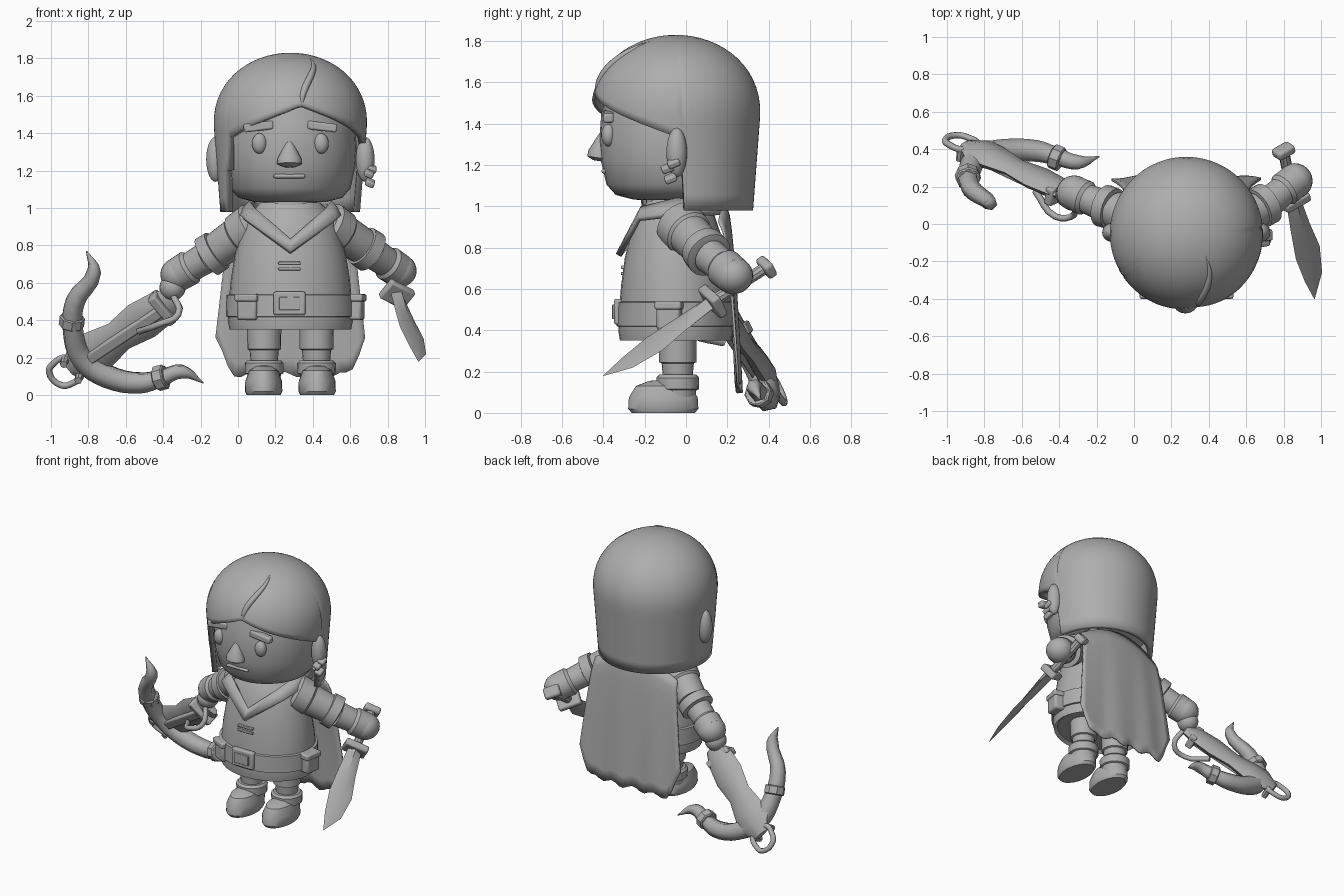
import bpy, bmesh, math
from mathutils import Vector, Matrix

cube = bpy.data.objects.get("Cube")
if cube:
    bpy.data.objects.remove(cube, do_unlink=True)

GREY = (0.42, 0.42, 0.42, 1)
mat = bpy.data.materials.new("plain grey")
mat.use_nodes = True
mat.diffuse_color = GREY
mat.node_tree.nodes["Principled BSDF"].inputs["Base Color"].default_value = GREY
CX, CY = 0.28, -0.05
parts = []


def finish(name, bm, solid=0, bevel=0):
    bmesh.ops.recalc_face_normals(bm, faces=bm.faces)
    mesh = bpy.data.meshes.new(name)
    bm.to_mesh(mesh)
    bm.free()
    mesh.materials.append(mat)
    ob = bpy.data.objects.new(name, mesh)
    bpy.context.collection.objects.link(ob)
    if solid:
        m = ob.modifiers.new("thickness", 'SOLIDIFY')
        m.thickness, m.offset = solid, -1
    if bevel:
        m = ob.modifiers.new("bevel", 'BEVEL')
        m.width, m.segments = bevel, 2
    parts.append(ob)
    return ob


def frame(loc, axis=(0, 0, 1), side=(1, 0, 0)):
    d = Vector(axis).normalized()
    s = Vector(side)
    s = (s - d * s.dot(d)).normalized()
    m = Matrix((s, d.cross(s), d)).transposed().to_4x4()
    m.translation = loc
    return m


def skin_rings(bm, rings, closed=True):
    n = len(rings[0])
    for a, b in zip(rings, rings[1:]):
        for i in range(n if closed else n - 1):
            j = (i + 1) % n
            bm.faces.new((a[i], a[j], b[j], b[i]))


def lathe(name, profile, mtx, sx=1, sy=1, n=32):
    """Turn (radius, height) pairs around the local z axis."""
    bm = bmesh.new()
    rings = []
    for r, h in profile:
        r = max(r, 0.001)
        rings.append([bm.verts.new(mtx @ Vector((r * sx * math.cos(i * math.tau / n),
                      r * sy * math.sin(i * math.tau / n), h))) for i in range(n)])
    skin_rings(bm, rings)
    bm.faces.new(rings[0])
    bm.faces.new(rings[-1])
    return finish(name, bm)


def limb(name, a, b, profile, **kw):
    """Lathe between two points; heights are fractions of the length."""
    d = Vector(b) - Vector(a)
    return lathe(name, [(r, t * d.length) for r, t in profile], frame(a, d), **kw)


def ball(name, loc, size):
    bm = bmesh.new()
    bmesh.ops.create_uvsphere(bm, u_segments=24, v_segments=14, radius=1)
    bmesh.ops.transform(bm, matrix=Matrix.Translation(loc) @ Matrix.Diagonal((*size, 1)), verts=bm.verts)
    return finish(name, bm)


def box(name, mtx, size, bevel=0.01):
    bm = bmesh.new()
    bmesh.ops.create_cube(bm, size=1, matrix=mtx @ Matrix.Diagonal((*size, 1)))
    return finish(name, bm, bevel=bevel)


def cord(name, pts, depth, radii=None, cyclic=False, res=2):
    cu = bpy.data.curves.new(name, 'CURVE')
    cu.dimensions, cu.bevel_depth, cu.bevel_resolution = '3D', depth, res
    cu.use_fill_caps = True
    sp = cu.splines.new('BEZIER')
    sp.bezier_points.add(len(pts) - 1)
    sp.resolution_u, sp.use_cyclic_u = 4, cyclic
    for i, (p, q) in enumerate(zip(sp.bezier_points, pts)):
        p.co, p.handle_left_type, p.handle_right_type = q, 'AUTO', 'AUTO'
        p.radius = radii[i] if radii else 1
    cu.materials.append(mat)
    ob = bpy.data.objects.new(name, cu)
    bpy.context.collection.objects.link(ob)


# Head and face
lathe("head", [(0, 1.03), (.2, 1.032), (.29, 1.055), (.335, 1.105), (.362, 1.22), (.37, 1.32),
               (.36, 1.45), (.3, 1.65), (0, 1.75)], frame((CX, CY, 0)), sx=.96)
lathe("neck", [(.15, .9), (.14, 1.08)], frame((CX, CY, 0)))
for s, side in ((-1, "right"), (1, "left")):
    ball(side + "_eye", (CX + s * .165, -.375, 1.345), (.04, .035, .055))
    box(side + "_brow", frame((CX + s * .17, -.375, 1.435), (0, -1, 0), (1, -s * .3, -s * .12)), (.16, .045, .05))
    ball(side + "_ear", (CX + s * .4, -.045, 1.26), (.05, .05, .12))
lathe("nose", [(.03, 0), (.066, .015), (.064, .045), (.03, .11), (.012, .14)],
      frame((.275, -.425, 1.22), (0, .15, 1)), sy=.85, n=16)
box("mouth", frame((.275, -.397, 1.17)), (.17, .025, .022))
for x, y, z in ((.7, -.09, 1.185), (.705, -.075, 1.135), (.715, -.06, 1.21)):
    box("earring", frame((x, y, z), (.5, -.4, 1)), (.05, .06, .035))


# Hair shell with a side parting and an open face
def hair_radius(z):
    if z > 1.45:
        return .41 * math.sqrt(max(0, 1 - ((z - 1.45) / .38) ** 2.15))
    return .41 - .075 * (1.45 - z)


def hem(az):
    if -.98 < az <= .15:
        return 1.55 - .18 * (.15 - az) / 1.13
    if .15 < az < 1.66:
        return 1.55 - .21 * (az - .15) / 1.4
    if -1.1 < az < 0:
        return 1.2
    return .98


bm = bmesh.new()
N, R = 112, 22
rings = []
for j in range(R + 1):
    ring = []
    for i in range(N):
        az = (i / N * 2 - 1) * math.pi
        z = 1.8299 - (1.83 - hem(az)) * (j / R) ** 2
        r = hair_radius(z)
        ring.append(bm.verts.new((CX + r * math.sin(az), CY - r * math.cos(az), z)))
    rings.append(ring)
skin_rings(bm, rings)
bm.faces.new(rings[0])
finish("hair", bm, solid=.035)
path = []
for k in range(7):
    z, az = 1.56 + .24 * k / 6, .16 + .55 * (k / 6) ** 2
    r = hair_radius(z) - .004
    path.append((CX + r * math.sin(az), CY - r * math.cos(az), z))
cord("hair_parting", path, .02, [.3, .8, 1, 1, .9, .6, .1])

# Tunic, belt and details
lathe("tunic", [(.3, .37), (.325, .35), (.335, .4), (.325, .55), (.318, .62), (.297, .75), (.262, .87),
                (.225, .96), (.16, 1.03)], frame((CX, CY, 0)), sy=.83)
lathe("belt", [(.32, .415), (.345, .42), (.342, .535), (.32, .54)], frame((CX, CY, 0)), sy=.83)
box("buckle", frame((.275, -.328, .49)), (.17, .04, .125))
box("buckle_plate", frame((.275, -.35, .49)), (.11, .015, .07), .004)
for z in (.675, .705):
    box("stitch", frame((.275, -.3, z)), (.12, .03, .016), .004)
for x, y, out in ((.06, -.245, (-.5, -1, 0)), (.625, -.08, (1, -.2, 0))):
    side = Vector(out).cross((0, 0, 1))
    box("pouch", frame((x, y, .465), (0, 0, 1), side), (.115, .09, .13), .015)
    box("pouch_flap", frame((x, y, .52), (0, 0, 1), side), (.13, .105, .04))

# Folded V collar, as a band between two neckline loops
bm = bmesh.new()
rings = []
for tip, edge in (((CX, -.29, .835), ((.09, -.22, 1.0), (.06, -.05, 1.04), (.1, .12, 1.05))),
                  ((CX, -.34, .77), ((.03, -.24, .95), (.0, -.05, .97), (.05, .18, .98)))):
    loop = [tip, *edge] + [(2 * CX - x, y, z) for x, y, z in reversed(edge)]
    rings.append([bm.verts.new(p) for p in loop])
skin_rings(bm, rings)
finish("collar", bm, solid=.03)

# Cape with a ragged hem
bm = bmesh.new()
rows = []
for j in range(13):
    v = j / 12
    row = []
    for i in range(25):
        u = i / 12 - 1
        low = .11 + .2 * max(0, (abs(u) - .8) / .2) + .015 * math.sin(i * 1.3)
        top = 1.03 - .1 * u * u
        x = CX + u * (.33 + .07 * v)
        y = .19 + .08 * v ** .5 - .025 * u * u + .006 * v * math.sin(u * 9)
        row.append(bm.verts.new((x, y, top + (low - top) * v)))
    rows.append(row)
skin_rings(bm, rows, closed=False)
finish("cape", bm, solid=.012)

# Legs and boots
for s, side in ((-1, "right"), (1, "left")):
    at = frame((CX + s * .14, -.04, 0))
    lathe(side + "_leg", [(.07, .15), (.078, .24), (.09, .245), (.092, .38)], at, n=20)
    lathe(side + "_boot_shaft", [(.08, .03), (.09, .11), (.102, .115), (.104, .17), (.09, .185), (.07, .185)], at, n=20)
    lathe(side + "_boot", [(.09, 0), (.1, .02), (.098, .075), (.078, .13), (.04, .155), (0, .16)],
          frame((CX + s * .143, -.11, 0)), sy=1.7, n=24)

# Arms
sleeve = [(.1, 0), (.125, .08), (.118, .45), (.105, .5), (.098, 1)]
cuff = [(.085, 0), (.112, .05), (.115, .9), (.09, 1)]
forearm = [(.085, 0), (.08, .5), (.095, .6), (.092, 1)]
for side, pts in (("right", ((.1, -.03, .92), (-.11, .08, .775), (-.17, .1, .735), (-.32, .165, .645))),
                  ("left", ((.47, -.04, .92), (.66, .08, .8), (.72, .115, .76), (.86, .23, .665)))):
    limb(side + "_sleeve", pts[0], pts[1], sleeve, n=20)
    limb(side + "_cuff", pts[1], pts[2], cuff, n=20)
    limb(side + "_forearm", pts[2], pts[3], forearm, n=20)
    ball(side + "_hand", pts[3], (.095, .095, .09))
ball("right_fingers", (-.35, .16, .575), (.07, .075, .07))

# Dagger
grip, guard, tip = Vector((.8, .39, .705)), Vector((.85, .13, .54)), Vector((.965, -.4, .18))
aim = tip - guard
flat = Vector((.727, .423, -.368))
limb("dagger_grip", grip, guard, [(.03, 0), (.03, 1)], n=10)
box("dagger_pommel", frame(grip, aim, flat), (.11, .08, .05), .015)
box("dagger_guard", frame(guard, aim, flat), (.16, .12, .05), .012)
bm = bmesh.new()
axes = frame(guard, aim, flat)
rings = []
for t, a, b in ((0, -.045, .045), (.3, -.055, .07), (.55, -.06, .1), (.8, -.035, .08), (1, -.002, .002)):
    h, mid = t * aim.length, (a + b) / 2
    thick = .035 * (1 - t) + .002
    rings.append([bm.verts.new(axes @ Vector(p)) for p in
                  ((a, 0, h), (mid, -thick, h), (b, 0, h), (mid, thick, h))])
skin_rings(bm, rings)
finish("dagger_blade", bm)

# Crossbow
butt, nose = Vector((-.36, .17, .5)), Vector((-.9, .425, .14))
d = (nose - butt).normalized()
w = Vector((.63, .26, -.7)).normalized()
n = d.cross(w)
lathe("crossbow_stock", [(.07, -.03), (.1, .05), (.115, .2), (.09, .36), (.12, .5), (.125, .6), (.05, .7)],
      frame(butt, d, w), sy=.4, n=8)
box("bolt_rail", frame(butt + d * .34 + n * .045, d, w), (.06, .04, .58))
box("grip_block", frame(butt + d * .05 + n * .02, d, w), (.19, .1, .05))
cord("bow_limb", [(-.81, .1, .77), (-.77, .11, .66), (-.87, .19, .5), (-.88, .28, .33), (-.83, .36, .19),
                  (-.7, .39, .1), (-.52, .39, .065), (-.41, .36, .09), (-.3, .33, .125), (-.185, .36, .065)],
     .066, [.05, .6, .8, .9, 1, 1, .9, .75, .6, .05], res=1)
for p, a in (((-.44, .365, .085), (.9, -.35, .25)), ((-.885, .24, .42), (-.1, .4, -.8))):
    limb("limb_band", p, Vector(p) + Vector(a).normalized() * .06, [(.06, 0), (.068, .1), (.068, .9), (.06, 1)], n=8)
end = nose + d * .03
cord("stirrup", [end + w * a + d * b for a, b in
                 ((-.06, -.06), (-.075, .02), (-.05, .07), (.05, .07), (.075, .02), (.06, -.06))],
     .018, cyclic=True)
for s in (-1, 1):
    peg = end + w * s * .06 - d * .05
    limb("stirrup_peg", peg, peg + n * .07, [(.024, 0), (.02, 1)], n=8)
cord("trigger_lever", [(-.53, .18, .34), (-.42, .04, .38), (-.32, .05, .43), (-.35, .13, .54)], .018)

# Smooth shading with sharp edges kept
bpy.ops.object.select_all(action='DESELECT')
for ob in parts:
    ob.select_set(True)
bpy.context.view_layer.objects.active = parts[0]
bpy.ops.object.shade_smooth_by_angle(angle=math.radians(35))
